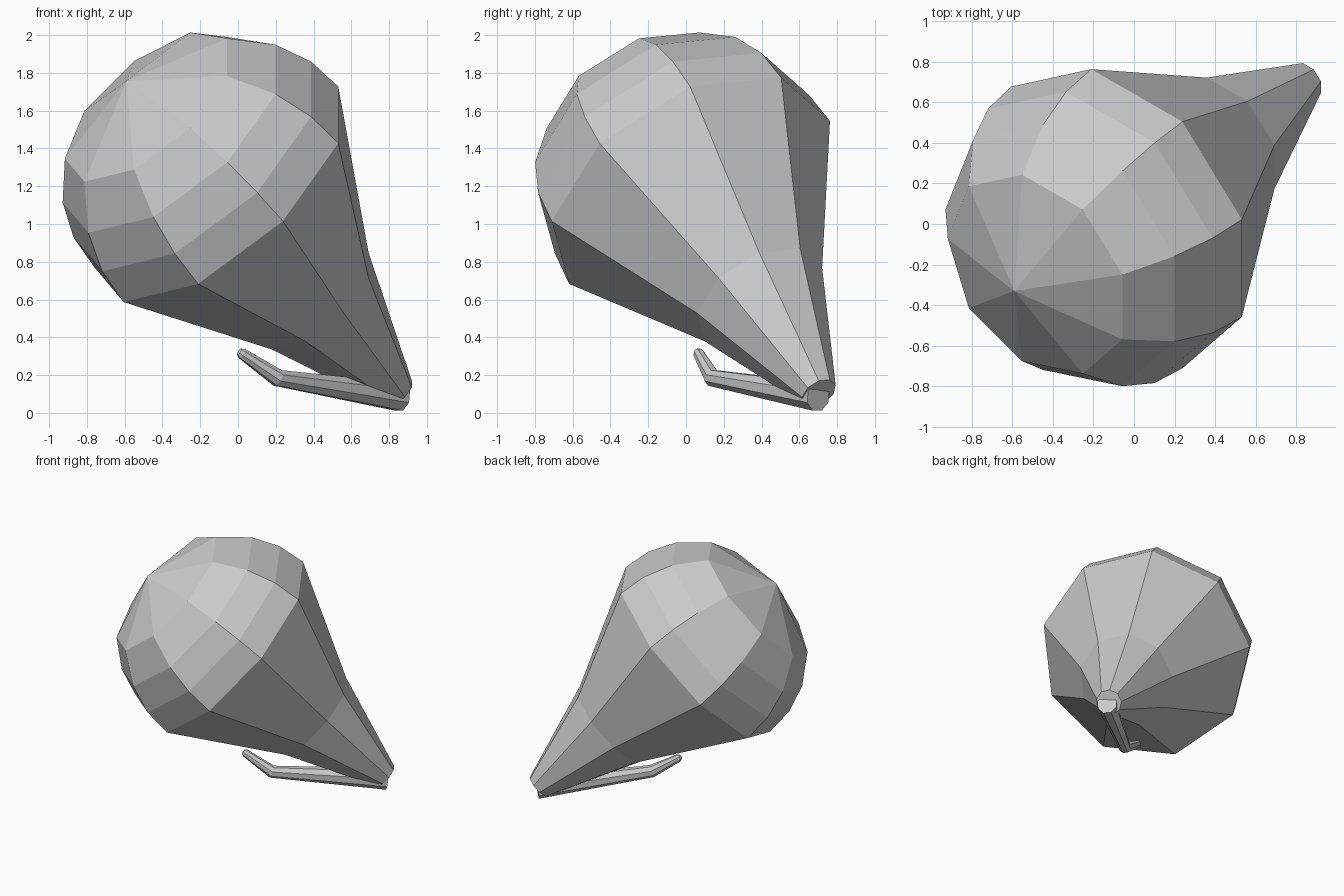
import bpy, bmesh, math
from mathutils import Vector

if "Cube" in bpy.data.objects:
    bpy.data.objects.remove(bpy.data.objects["Cube"])


def loft(name, rings, sides, start=None, end=None):
    """Skin rings of (centre, u, v, radius); close with a pole point or a flat cap."""
    bm = bmesh.new()
    loops = []
    for c, u, v, r in rings:
        loop = []
        for k in range(sides):
            a = math.tau * (k + 0.5) / sides
            loop.append(bm.verts.new(c + r * (math.cos(a) * u + math.sin(a) * v)))
        loops.append(loop)
    for a, b in zip(loops, loops[1:]):
        for k in range(sides):
            n = (k + 1) % sides
            bm.faces.new((a[k], a[n], b[n], b[k]))
    for loop, pole in ((loops[0], start), (loops[-1], end)):
        if pole is None:
            bm.faces.new(loop)
        else:
            p = bm.verts.new(pole)
            for k in range(sides):
                bm.faces.new((loop[k], loop[(k + 1) % sides], p))
    bmesh.ops.recalc_face_normals(bm, faces=bm.faces)
    me = bpy.data.meshes.new(name)
    bm.to_mesh(me)
    bm.free()
    ob = bpy.data.objects.new(name, me)
    bpy.context.collection.objects.link(ob)
    return ob


# Teardrop body: nine-sided dome tapering along a tilted axis to the neck
pole = Vector((-0.59, -0.33, 1.757))
axis = Vector((0.593, 0.427, -0.683)).normalized()
u = (Vector((1, 0, 0)) - axis * axis.x).normalized()
v = Vector((0, 0.848, 0.530)).normalized()
profile = [(0.196, 0.55), (0.41, 0.722), (0.62, 0.805),
           (0.835, 0.827), (1.686, 0.372), (2.42, 0.10)]
loft("body", [(pole + axis * t, u, v, r) for t, r in profile], 9, start=pole)

# Bent stem: tapered tube from the neck back under the body, with a rounded end
path = [Vector(p) for p in ((0.86, 0.70, 0.085), (0.21, 0.14, 0.185), (0.02, 0.067, 0.315))]
d1 = (path[1] - path[0]).normalized()
d2 = (path[2] - path[1]).normalized()
up = Vector((0, 0, 1))
rings = []
for c, d, r in ((path[0], d1, 0.08), (path[1], (d1 + d2).normalized(), 0.047),
                (path[2], d2, 0.03), (path[2] + d2 * 0.017, d2, 0.02)):
    side = d.cross(up).normalized()
    rings.append((c, side, side.cross(d), r))
loft("stem", rings, 8, end=path[2] + d2 * 0.023)
